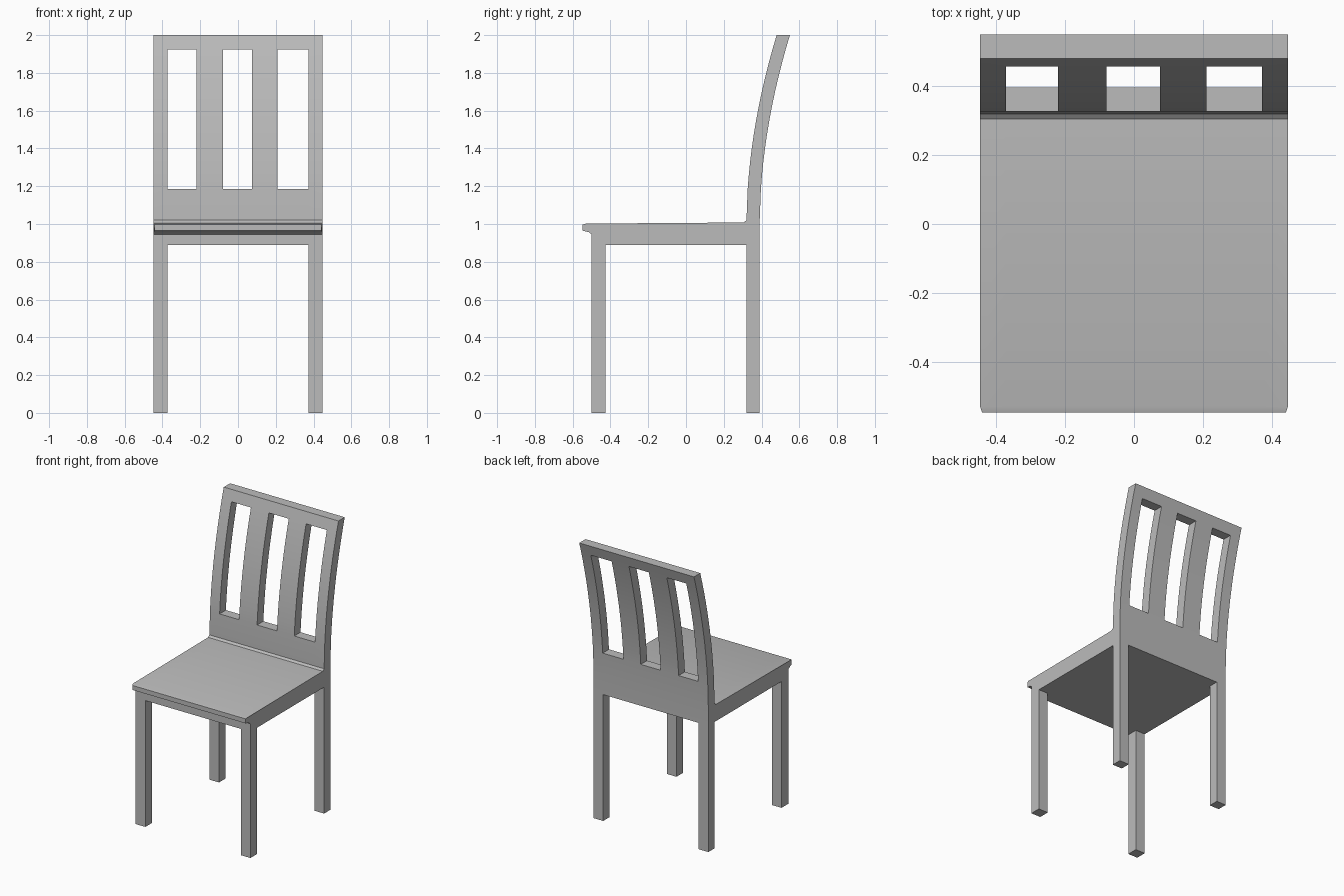
import bpy, bmesh

default = bpy.data.objects.get("Cube")
if default:
    bpy.data.objects.remove(default, do_unlink=True)

wood = bpy.data.materials.new("grey_paint")
wood.use_nodes = True
GREY = (0.5, 0.5, 0.5, 1)
wood.diffuse_color = GREY
wood.node_tree.nodes["Principled BSDF"].inputs["Base Color"].default_value = GREY

HALF, LEG, UNDER = 0.447, 0.372, 0.89


def finish(bm, name):
    bmesh.ops.recalc_face_normals(bm, faces=bm.faces)
    mesh = bpy.data.meshes.new(name)
    bm.to_mesh(mesh)
    bm.free()
    mesh.materials.append(wood)
    obj = bpy.data.objects.new(name, mesh)
    bpy.context.collection.objects.link(obj)
    bpy.ops.object.select_all(action='DESELECT')
    obj.select_set(True)
    bpy.context.view_layer.objects.active = obj
    bpy.ops.object.shade_smooth_by_angle(angle=0.5)


def extrude(bm, faces):
    out = bmesh.ops.extrude_face_region(bm, geom=faces)["geom"]
    return [g for g in out if isinstance(g, bmesh.types.BMVert)]


# Seat with overhanging front lip: side profile lofted across the width
profile = [(-0.5, UNDER), (-0.5, 0.945), (-0.515, 0.957), (-0.547, 0.965),
           (-0.547, 0.997), (-0.53, 1.002), (0.305, 1.008), (0.32, 1.02),
           (0.32, UNDER), (-0.425, UNDER)]
bm = bmesh.new()
rings = []
for x in (-HALF, -LEG, LEG, HALF):
    rings.append([bm.verts.new((x * (0.987 if y < -0.54 else 1), y, z))
                  for y, z in profile])
count = len(profile)
leg_tops = []
for a, b in zip(rings, rings[1:]):
    for i in range(count):
        j = (i + 1) % count
        face = bm.faces.new((a[i], a[j], b[j], b[i]))
        if i == count - 1 and a is not rings[1]:
            leg_tops.append(face)
bm.faces.new(rings[0])
bm.faces.new(rings[-1])

# Front legs drawn down out of the seat
for v in extrude(bm, leg_tops):
    v.co.z = 0
bmesh.ops.delete(bm, geom=[f for f in leg_tops if f.is_valid], context='FACES_ONLY')
finish(bm, "seat_and_front_legs")


# Curved back with three slots, running down into the rear legs
def front_y(z):
    return 0.32 + 0.16 * (max(0, z - 1.0)) ** 1.9


bm = bmesh.new()
columns = [-HALF, -LEG, -0.22, -0.08, 0.075, 0.21, LEG, HALF]
steps = 10
rows = [0, UNDER, 1.02] + [1.185 + 0.74 * i / steps for i in range(steps + 1)] + [2.0]
grid = [[bm.verts.new((x, front_y(z), z)) for x in columns] for z in rows]
for r in range(len(rows) - 1):
    in_slots = rows[r] > 1.1 and rows[r + 1] < 1.95
    for c in range(len(columns) - 1):
        if r == 0 and c not in (0, len(columns) - 2):
            continue
        if in_slots and c % 2 == 1:
            continue
        bm.faces.new((grid[r][c], grid[r][c + 1], grid[r + 1][c + 1], grid[r + 1][c]))
bmesh.ops.delete(bm, geom=[v for v in bm.verts if not v.link_faces], context='VERTS')
for v in extrude(bm, bm.faces[:]):
    v.co.y += 0.07
finish(bm, "back_and_rear_legs")
